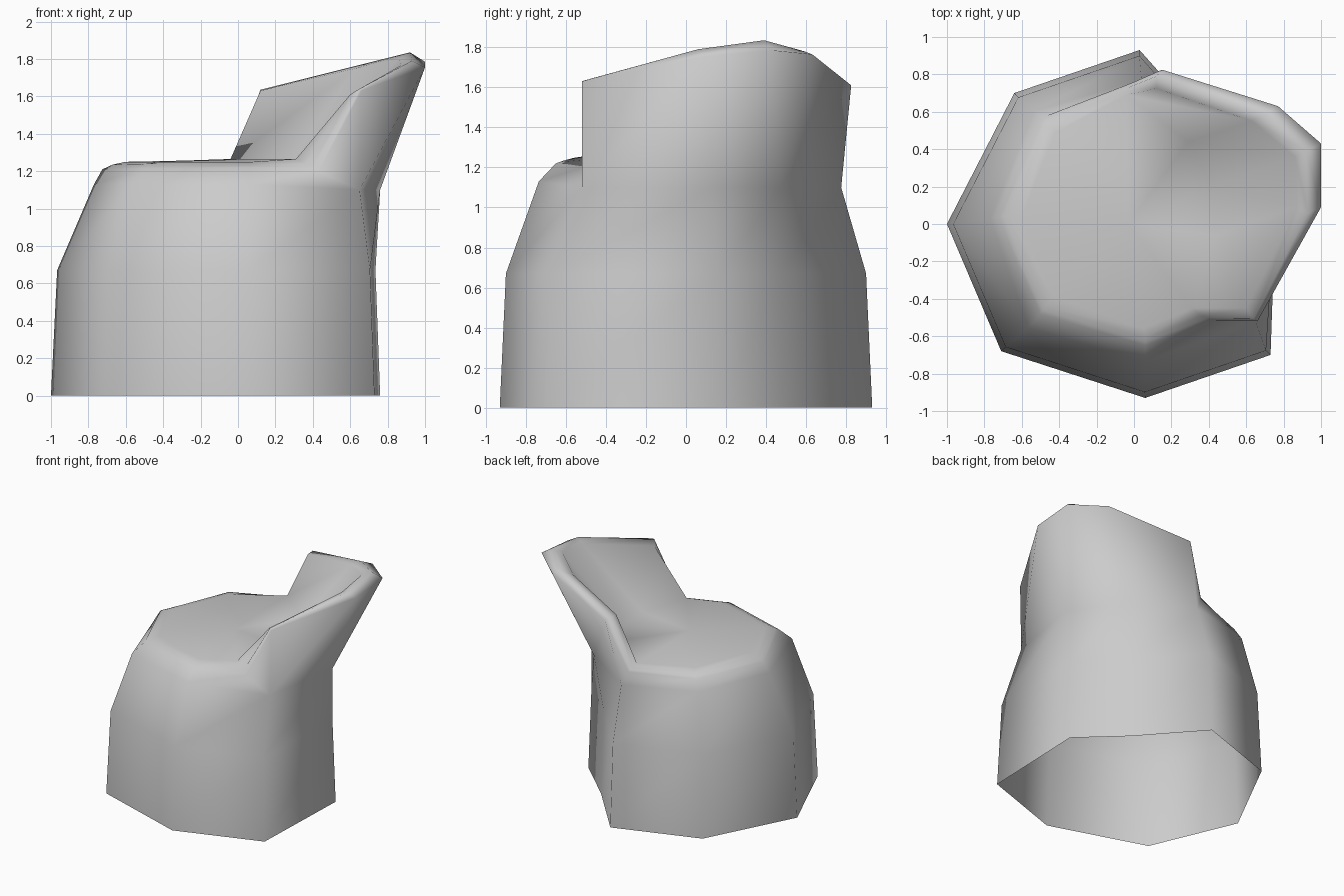
import bpy, bmesh

# Eight-sided skirt: outline on the floor and at the shoulder (z about 1.1)
FLOOR = [(-1, 0), (-.71, -.68), (.06, -.93), (.73, -.70),
         (.76, .17), (.43, .48), (.03, .93), (-.64, .70)]
SHOULDER = [(-.77, .03), (-.565, -.555), (.06, -.735), (.65, -.52),
            (.76, .13), (.50, .47), (.04, .775), (-.53, .605)]

# Rounded seat rim: (skirt corner, three points going up and inward)
RIM_FRONT = [
    (0, [(-.725, .04, 1.21), (-.67, .04, 1.235), (-.60, .04, 1.25)]),
    (1, [(-.50, -.48, 1.215), (-.475, -.44, 1.24), (-.43, -.39, 1.25)]),
    (2, [(.06, -.65, 1.22), (.06, -.61, 1.235), (.05, -.56, 1.248)]),
    (3, [(.43, -.515, 1.20), (.36, -.49, 1.24), (.31, -.45, 1.265)]),
]
RIM_BACK = [
    (6, [(-.01, .755, 1.21), (-.03, .73, 1.24), (-.04, .69, 1.265)]),
    (7, [(-.49, .57, 1.21), (-.46, .54, 1.24), (-.42, .49, 1.252)]),
]
# Flared backrest: outer edge, crown, inner edge, foot on the seat
BACKREST = [
    (3, [(.66, -.52, 1.63), (.64, -.505, 1.635), (.60, -.45, 1.61), (.31, -.45, 1.265)]),
    (4, [(1, .09, 1.755), (.93, .06, 1.79), (.87, .09, 1.765), (.435, -.06, 1.265)]),
    (5, [(1, .43, 1.785), (.92, .39, 1.835), (.86, .36, 1.80), (.42, .20, 1.265)]),
    (5, [(.77, .63, 1.765), (.70, .59, 1.78), (.63, .55, 1.75), (.29, .44, 1.265)]),
    (6, [(.15, .825, 1.61), (.12, .79, 1.635), (.12, .725, 1.63), (-.04, .69, 1.265)]),
]


def column(corner, upper):
    """Full profile from the floor to the seat at one skirt corner."""
    (fx, fy), (sx, sy) = FLOOR[corner], SHOULDER[corner]
    z = 1.10 if 3 <= corner <= 6 else 1.13
    pts = [(fx, fy, 0), (fx * .967, fy * .967, .67), (sx, sy, z)] + upper
    if len(upper) == 3:                       # seat columns: match row count
        pts.insert(4, tuple((a + b) / 2 for a, b in zip(upper[0], upper[1])))
    return pts


columns = [column(*c) for c in RIM_FRONT + BACKREST + RIM_BACK]

# Skin the profiles into one continuous shell, open underneath
bm = bmesh.new()
grid = [[bm.verts.new(p) for p in col] for col in columns]
for i, a in enumerate(grid):
    b = grid[(i + 1) % len(grid)]
    for j in range(len(a) - 1):
        bm.faces.new((a[j], b[j], b[j + 1], a[j + 1]))

# Seat surface: fan to a centre point
centre = bm.verts.new((-.03, 0, 1.262))
for i, a in enumerate(grid):
    bm.faces.new((a[-1], grid[(i + 1) % len(grid)][-1], centre))

bmesh.ops.remove_doubles(bm, verts=bm.verts, dist=.001)
bmesh.ops.dissolve_degenerate(bm, edges=bm.edges, dist=.001)

mesh = bpy.data.meshes.new("tub_chair")
bm.to_mesh(mesh)
bm.free()
mesh.shade_smooth()
chair = bpy.data.objects.new("tub_chair", mesh)
bpy.context.collection.objects.link(chair)
